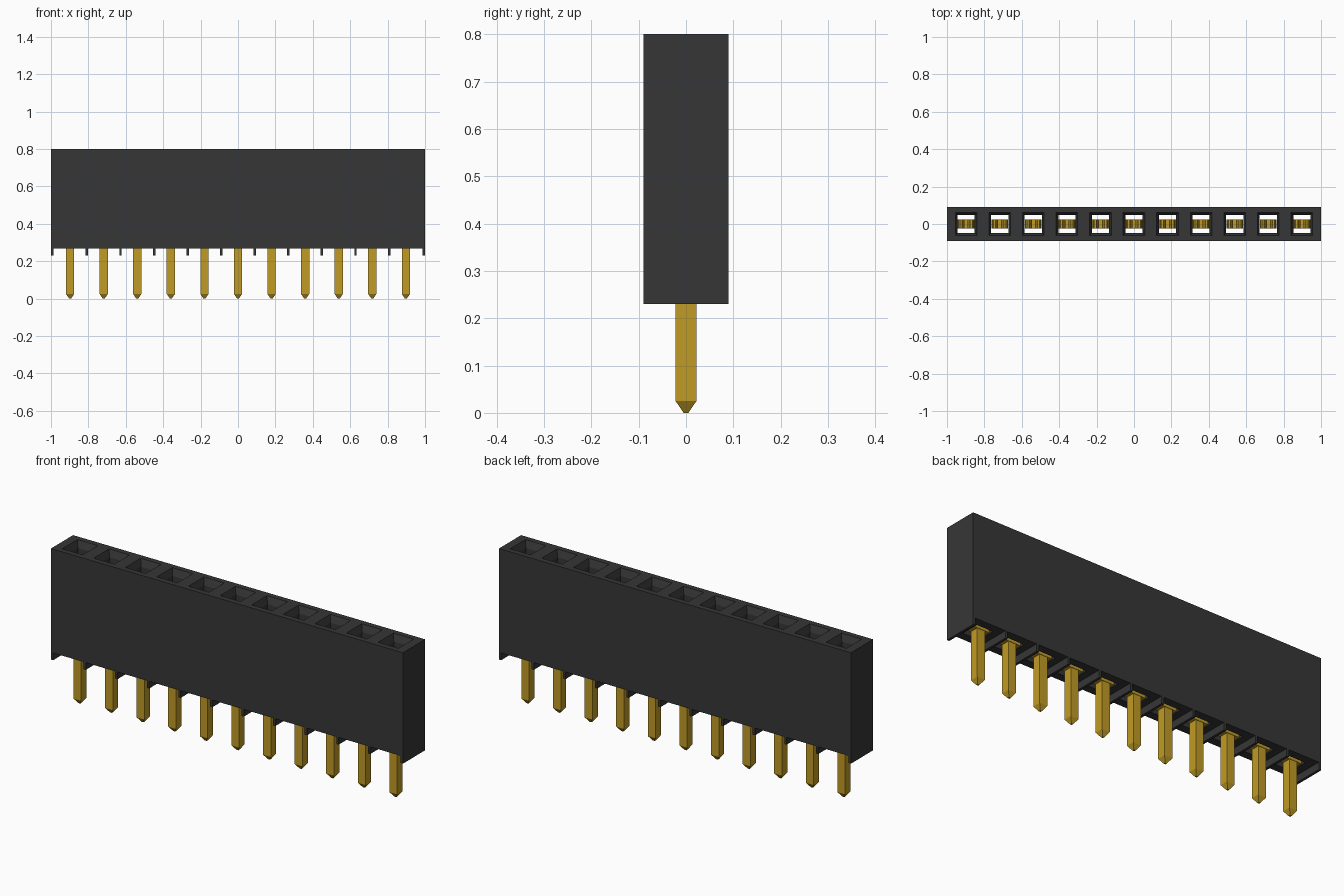
import bpy, bmesh, math

cube = bpy.data.objects.get("Cube")
if cube:
    bpy.data.objects.remove(cube, do_unlink=True)

COUNT, PITCH = 11, 0.1795
DEPTH = 0.09                    # half thickness of the housing
TOP, BASE, FOOT = 0.80, 0.267, 0.23
CENTRES = [(i - (COUNT - 1) / 2) * PITCH for i in range(COUNT)]


def material(name, rgb):
    m = bpy.data.materials.new(name)
    m.use_nodes = True
    m.diffuse_color = (*rgb, 1)
    bsdf = m.node_tree.nodes["Principled BSDF"]
    bsdf.inputs["Base Color"].default_value = (*rgb, 1)
    bsdf.inputs["Roughness"].default_value = 0.6
    return m


PLASTIC = material("dark grey plastic", (0.037, 0.037, 0.037))
GOLD = material("gold metal", (0.53, 0.33, 0.019))


def finish(bm, name, mat):
    bmesh.ops.remove_doubles(bm, verts=bm.verts, dist=1e-5)
    bmesh.ops.recalc_face_normals(bm, faces=bm.faces)
    me = bpy.data.meshes.new(name)
    bm.to_mesh(me)
    bm.free()
    me.materials.append(mat)
    ob = bpy.data.objects.new(name, me)
    bpy.context.collection.objects.link(ob)
    return ob


def ring(bm, x0, x1, y0, y1, z):
    return [bm.verts.new(p) for p in ((x0, y0, z), (x1, y0, z), (x1, y1, z), (x0, y1, z))]


def bridge(bm, a, b, sides=range(4)):
    for i in sides:
        j = (i + 1) % 4
        bm.faces.new((a[i], a[j], b[j], b[i]))


def loft(bm, sections):
    """Closed four-sided solid through (x0, x1, y0, y1, z) sections."""
    rings = [ring(bm, *s) for s in sections]
    for a, b in zip(rings, rings[1:]):
        bridge(bm, a, b)
    bm.faces.new(rings[0][::-1])
    bm.faces.new(rings[-1])


# Housing: one cell per socket, each with a funnel mouth and a through hole
bm = bmesh.new()
for i, cx in enumerate(CENTRES):
    first, last = i == 0, i == COUNT - 1
    x0 = -1 if first else cx - PITCH / 2
    x1 = 1 if last else cx + PITCH / 2
    rings = [ring(bm, x0, x1, -DEPTH, DEPTH, TOP)]
    for hx, hy, z in ((0.058, 0.062, TOP), (0.046, 0.048, TOP - 0.035), (0.046, 0.048, BASE)):
        rings.append(ring(bm, cx - hx, cx + hx, -hy, hy, z))
    rings.append(ring(bm, x0, x1, -DEPTH, DEPTH, BASE))
    for a, b in zip(rings, rings[1:]):
        bridge(bm, a, b)
    outer = [0, 2] + ([3] if first else []) + ([1] if last else [])
    bridge(bm, rings[-1], rings[0], outer)
bmesh.ops.remove_doubles(bm, verts=bm.verts, dist=1e-5)
flat = [e for e in bm.edges if len(e.link_faces) == 2
        and all(abs(f.normal.y) > 0.99 and abs(f.calc_center_median().y) > DEPTH - 0.001
                for f in e.link_faces)]
bmesh.ops.dissolve_edges(bm, edges=flat, use_verts=False)
finish(bm, "housing", PLASTIC)

# Standoff ribs under the housing, between the pins and at both ends
bm = bmesh.new()
RIB = 0.0065
edges = [-1 + RIB] + [c + PITCH / 2 for c in CENTRES[:-1]] + [1 - RIB]
for x in edges:
    loft(bm, [(x - RIB, x + RIB, -DEPTH, DEPTH, z) for z in (FOOT, BASE)])
finish(bm, "standoff_ribs", PLASTIC)

# Contacts: square pin with a tapered tip, wide base and two sprung arms
for n, cx in enumerate(CENTRES):
    bm = bmesh.new()
    loft(bm, [(cx - h, cx + h, -h, h, z)
              for h, z in ((0.005, 0), (0.022, 0.025), (0.022, 0.28))])
    loft(bm, [(cx - 0.045, cx + 0.045, -0.024, 0.024, z) for z in (0.272, 0.34)])
    for s in (-1, 1):
        loft(bm, [(cx + s * a, cx + s * b, -0.024, 0.024, z)
                  for a, b, z in ((0.033, 0.045, 0.34), (0.028, 0.040, 0.45),
                                  (0.008, 0.020, 0.60), (0.022, 0.034, 0.66))])
    finish(bm, f"contact_pin_{n + 1}", GOLD)
